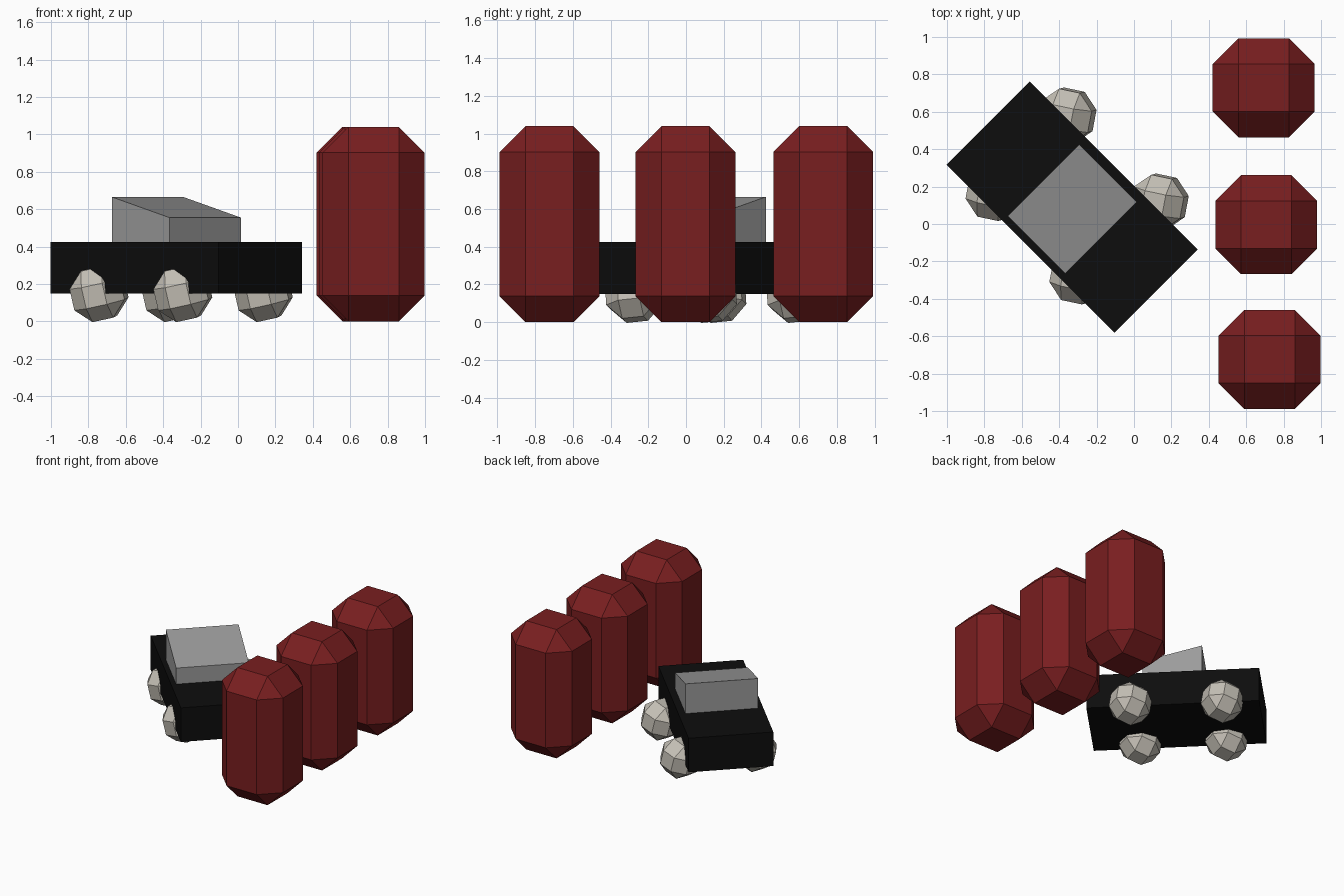
import bpy, bmesh
from math import radians
from mathutils import Matrix, Vector

if "Cube" in bpy.data.objects:
    bpy.data.objects.remove(bpy.data.objects["Cube"])


def material(name, rgb):
    m = bpy.data.materials.new(name)
    m.diffuse_color = (*rgb, 1)
    m.use_nodes = True
    m.node_tree.nodes["Principled BSDF"].inputs["Base Color"].default_value = m.diffuse_color
    return m


RED = material("dark_red", (0.19, 0.013, 0.014))
BLACK = material("black", (0.004, 0.004, 0.004))
STONE = material("pale_stone", (0.55, 0.52, 0.46))
GREY = material("mid_grey", (0.33, 0.33, 0.33))


def box(name, size, loc, mat, rot=(0, 0, 0), chamfer=0, front_drop=0):
    """Box with optional one-segment chamfer, or a top sloping down toward +x."""
    bm = bmesh.new()
    bmesh.ops.create_cube(bm, size=1)
    bmesh.ops.scale(bm, vec=Vector(size), verts=bm.verts)
    for v in bm.verts:
        if v.co.x > 0 and v.co.z > 0:
            v.co.z -= front_drop
    if chamfer:
        bmesh.ops.bevel(bm, geom=bm.edges[:], offset=chamfer, segments=1,
                        affect='EDGES', profile=0.5)
    me = bpy.data.meshes.new(name)
    bm.to_mesh(me)
    bm.free()
    ob = bpy.data.objects.new(name, me)
    bpy.context.collection.objects.link(ob)
    ob.location = loc
    ob.rotation_euler = [radians(a) for a in rot]
    me.materials.append(mat)
    return ob


# Three tall chamfered pillars in a row
for i, (x, y) in enumerate([(0.693, 0.728), (0.707, -0.003), (0.725, -0.724)]):
    box(f"pillar_{i + 1}", (0.545, 0.53, 1.04), (x, y, 0.52), RED, chamfer=0.138)

# Car body, turned 45 degrees
box("car_body", (1.27, 0.63, 0.275), (-0.33, 0.09, 0.2875), BLACK, rot=(0, 0, -45))

# Wedge cabin, sloping down toward the front of the car
box("car_cabin", (0.435, 0.54, 0.24), (-0.33, 0.08, 0.545), GREY,
    rot=(0, 0, -45), front_drop=0.11)

# Four faceted wheels, all with the same slight tilt
wheels = {"rear_right": (-0.743, 0.168), "front_right": (-0.295, -0.278),
          "rear_left": (-0.358, 0.578), "front_left": (0.135, 0.118)}
for name, (x, y) in wheels.items():
    box(f"{name}_wheel", (0.28, 0.28, 0.28), (x, y, 0.15), STONE,
        rot=(6, -12, -12), chamfer=0.082)
